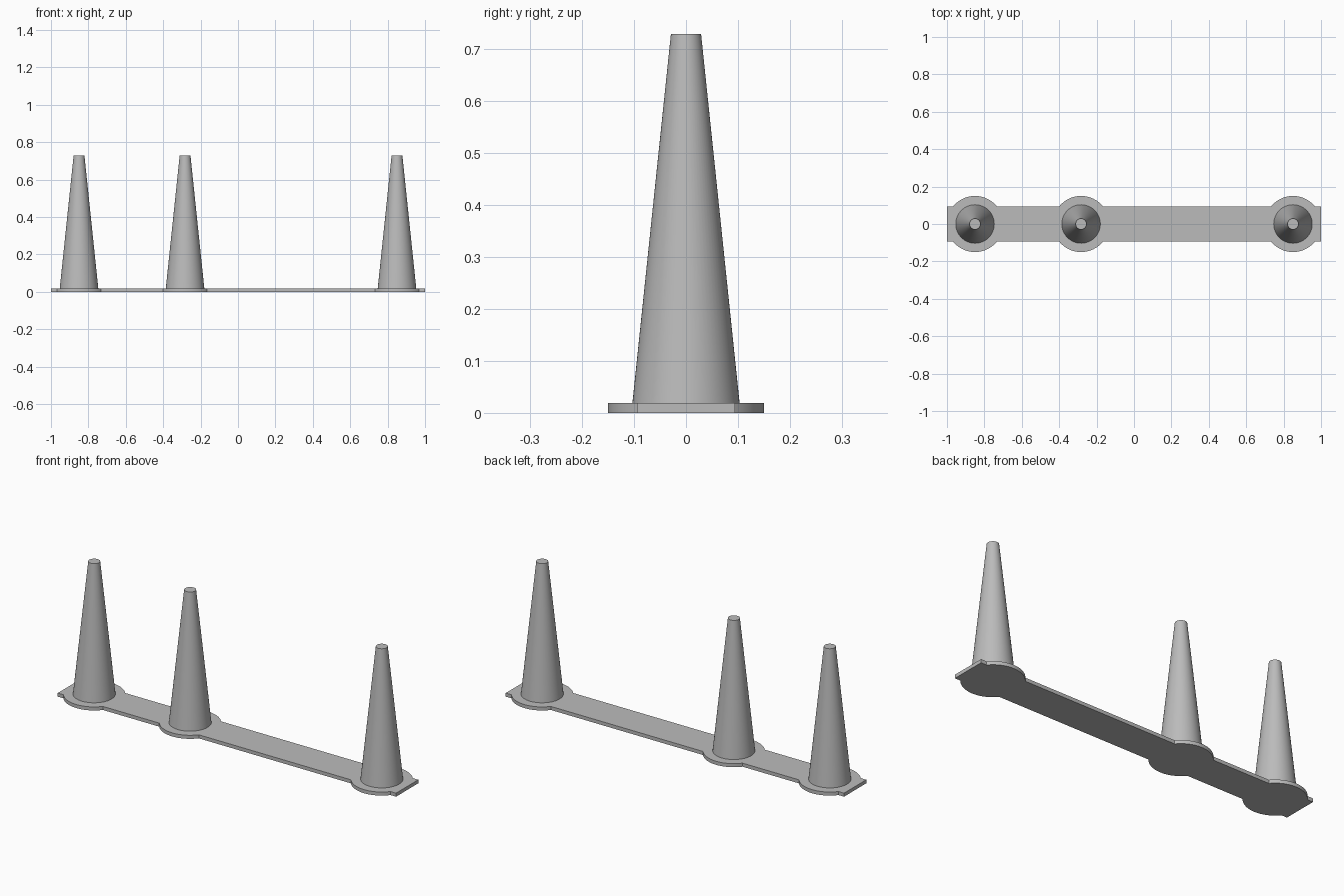
import bpy, bmesh, math

if "Cube" in bpy.data.objects:
    bpy.data.objects.remove(bpy.data.objects["Cube"])

CONE_X = (-0.85, -0.283, 0.85)
THICK, HALF_W, LOBE_R = 0.019, 0.094, 0.15
BASE_R, TOP_R, TOP_Z = 0.103, 0.029, 0.728

grey = bpy.data.materials.new("grey")
grey.diffuse_color = (0.5, 0.5, 0.5, 1)
grey.use_nodes = True
grey.node_tree.nodes["Principled BSDF"].inputs["Base Color"].default_value = grey.diffuse_color


def add_object(name, bm):
    bmesh.ops.recalc_face_normals(bm, faces=bm.faces)
    mesh = bpy.data.meshes.new(name)
    bm.to_mesh(mesh)
    bm.free()
    mesh.materials.append(grey)
    ob = bpy.data.objects.new(name, mesh)
    bpy.context.collection.objects.link(ob)
    bpy.context.view_layer.objects.active = ob
    ob.select_set(True)
    bpy.ops.object.shade_smooth_by_angle(angle=math.radians(30))
    ob.select_set(False)


# Base plate: a strip whose outline swells into a round lobe under each cone
start = math.asin(HALF_W / LOBE_R)
steps = 24
front = [(-1, -HALF_W)]
for cx in CONE_X:
    for i in range(steps + 1):
        a = math.pi + start + (math.pi - 2 * start) * i / steps
        front.append((cx + LOBE_R * math.cos(a), LOBE_R * math.sin(a)))
front.append((1, -HALF_W))
outline = front + [(x, -y) for x, y in reversed(front)]

bm = bmesh.new()
face = bm.faces.new([bm.verts.new((x, y, 0)) for x, y in outline])
top = bmesh.ops.extrude_face_region(bm, geom=[face], use_keep_orig=True)
bmesh.ops.translate(bm, vec=(0, 0, THICK),
                    verts=[g for g in top["geom"] if isinstance(g, bmesh.types.BMVert)])
add_object("base_plate", bm)

# Tapered cones with flat tops, open where they meet the plate
for n, cx in enumerate(CONE_X, 1):
    bm = bmesh.new()
    bmesh.ops.create_cone(bm, cap_ends=True, segments=64, radius1=BASE_R,
                          radius2=TOP_R, depth=TOP_Z - THICK)
    bmesh.ops.translate(bm, vec=(cx, 0, (TOP_Z + THICK) / 2), verts=bm.verts)
    bottom = [f for f in bm.faces if f.calc_center_median().z < THICK + 0.001]
    bmesh.ops.delete(bm, geom=bottom, context="FACES_ONLY")
    add_object(f"cone_{n}", bm)
